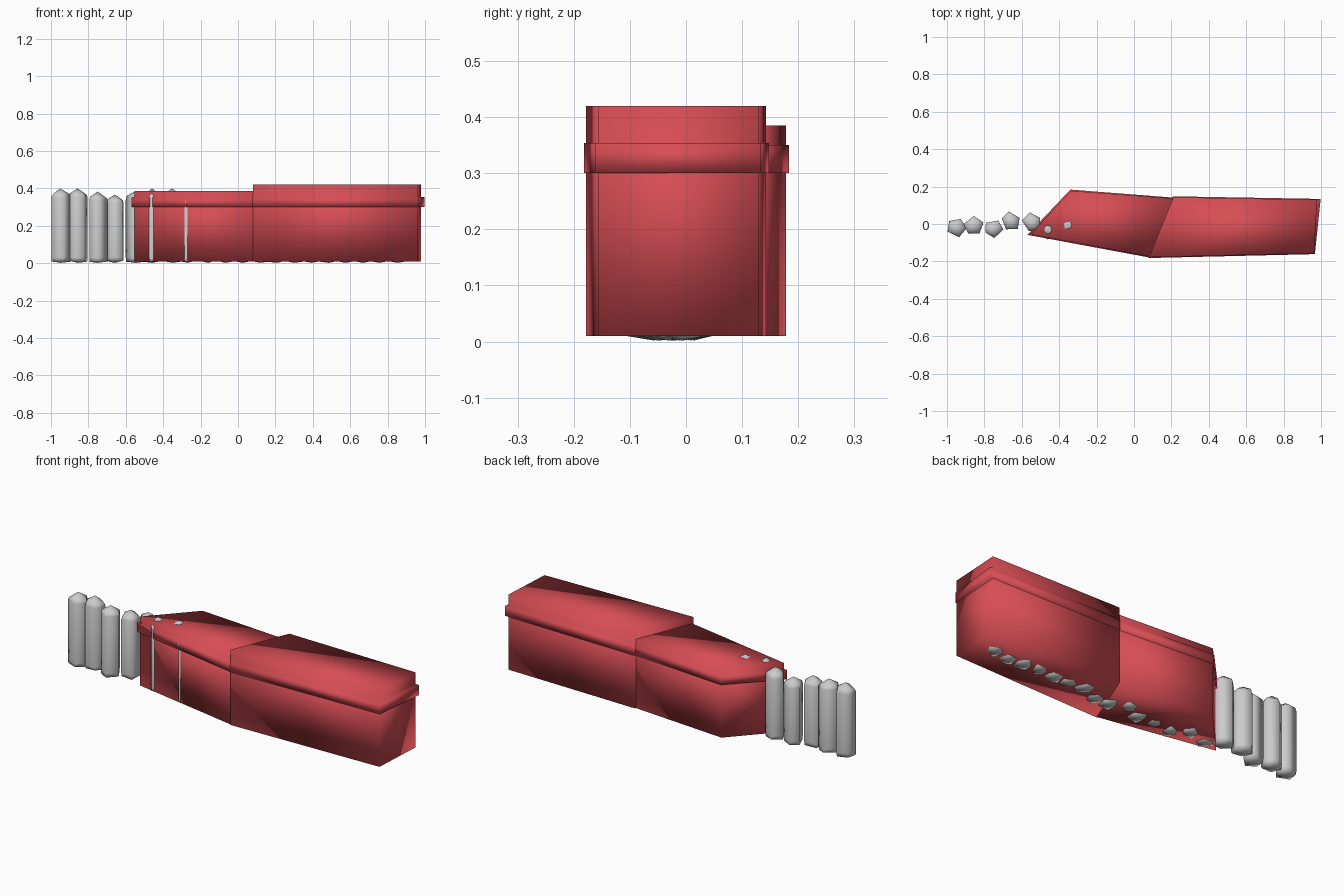
import bpy, bmesh, random
from math import radians, cos, sin

if "Cube" in bpy.data.objects:
    bpy.data.objects.remove(bpy.data.objects["Cube"])

random.seed(4)
red = bpy.data.materials.new("red_cover")
red.diffuse_color = (0.68, 0.075, 0.09, 1)
red.use_nodes = True
red.node_tree.nodes["Principled BSDF"].inputs["Base Color"].default_value = red.diffuse_color


def finish(name, bm, mat=None):
    bmesh.ops.recalc_face_normals(bm, faces=bm.faces)
    for f in bm.faces:
        f.smooth = True
    me = bpy.data.meshes.new(name)
    bm.to_mesh(me)
    bm.free()
    if mat:
        me.materials.append(mat)
    ob = bpy.data.objects.new(name, me)
    bpy.context.collection.objects.link(ob)
    return ob


def prism(name, outline, z0, z1):
    """Closed upright prism over a plan outline, soft-shaded."""
    bm = bmesh.new()
    lo = [bm.verts.new((x, y, z0)) for x, y in outline]
    hi = [bm.verts.new((x, y, z1)) for x, y in outline]
    n = len(outline)
    bm.faces.new(lo)
    bm.faces.new(hi)
    for i in range(n):
        j = (i + 1) % n
        bm.faces.new((lo[i], lo[j], hi[j], hi[i]))
    return finish(name, bm, red)


def stone(name, x, y, top, phase, tip=0.002):
    """Five-sided pillar with a pointed top and a shallow pointed foot."""
    bm = bmesh.new()
    steps = [(radians(phase + 72 * i + random.uniform(-7, 7)),
              random.uniform(0.049, 0.057)) for i in range(5)]
    rings = []
    for z, s in ((0.011, 0.97), (0.03, 1.0), (top - 0.045, 1.0), (top - 0.03, 0.9)):
        rings.append([bm.verts.new((x + r * s * cos(a), y + r * s * sin(a),
                                    z + random.uniform(-0.004, 0.004)))
                      for a, r in steps])
    foot = bm.verts.new((x, y, tip))
    apex = bm.verts.new((x, y, top))
    for i in range(5):
        j = (i + 1) % 5
        for a, b in zip(rings, rings[1:]):
            bm.faces.new((a[i], a[j], b[j], b[i]))
        bm.faces.new((rings[0][j], rings[0][i], foot))
        bm.faces.new((rings[-1][i], rings[-1][j], apex))
    return finish(name, bm)


# Red covers: low section and taller section
prism("low_cover", [(-0.553, -0.056), (-0.338, 0.178), (0.207, 0.137), (0.084, -0.174)],
      0.01, 0.385)
prism("tall_cover", [(0.08, -0.178), (0.21, 0.143), (0.979, 0.13), (0.963, -0.157)],
      0.01, 0.42)

# Raised trim bands round both sections
prism("low_band", [(-0.57, -0.058), (-0.34, 0.184), (0.21, 0.141), (0.082, -0.179)],
      0.30, 0.385 - 0.035)
prism("tall_band", [(0.078, -0.182), (0.209, 0.148), (0.998, 0.134), (0.967, -0.161)],
      0.30, 0.354)

# Row of stones: exposed end, then those poking through the cover
row = [(-0.95, -0.02, 0.40, -80), (-0.857, -0.008, 0.40, 95),
       (-0.75, -0.025, 0.383, -80), (-0.658, 0.015, 0.367, 98),
       (-0.545, 0.008, 0.387, 100), (-0.46, -0.032, 0.40, -100),
       (-0.352, -0.006, 0.40, 80), (-0.27, -0.058, 0.375, -95)]
# Hidden stones carrying on inside the covers
for i in range(12):
    row.append((-0.16 + 0.092 * i, -0.03 + random.uniform(-0.03, 0.03),
                0.37 + random.uniform(-0.015, 0.01), random.uniform(0, 72)))
for i, (x, y, top, ph) in enumerate(row):
    stone(f"stone_{i + 1}", x, y, top, ph)
